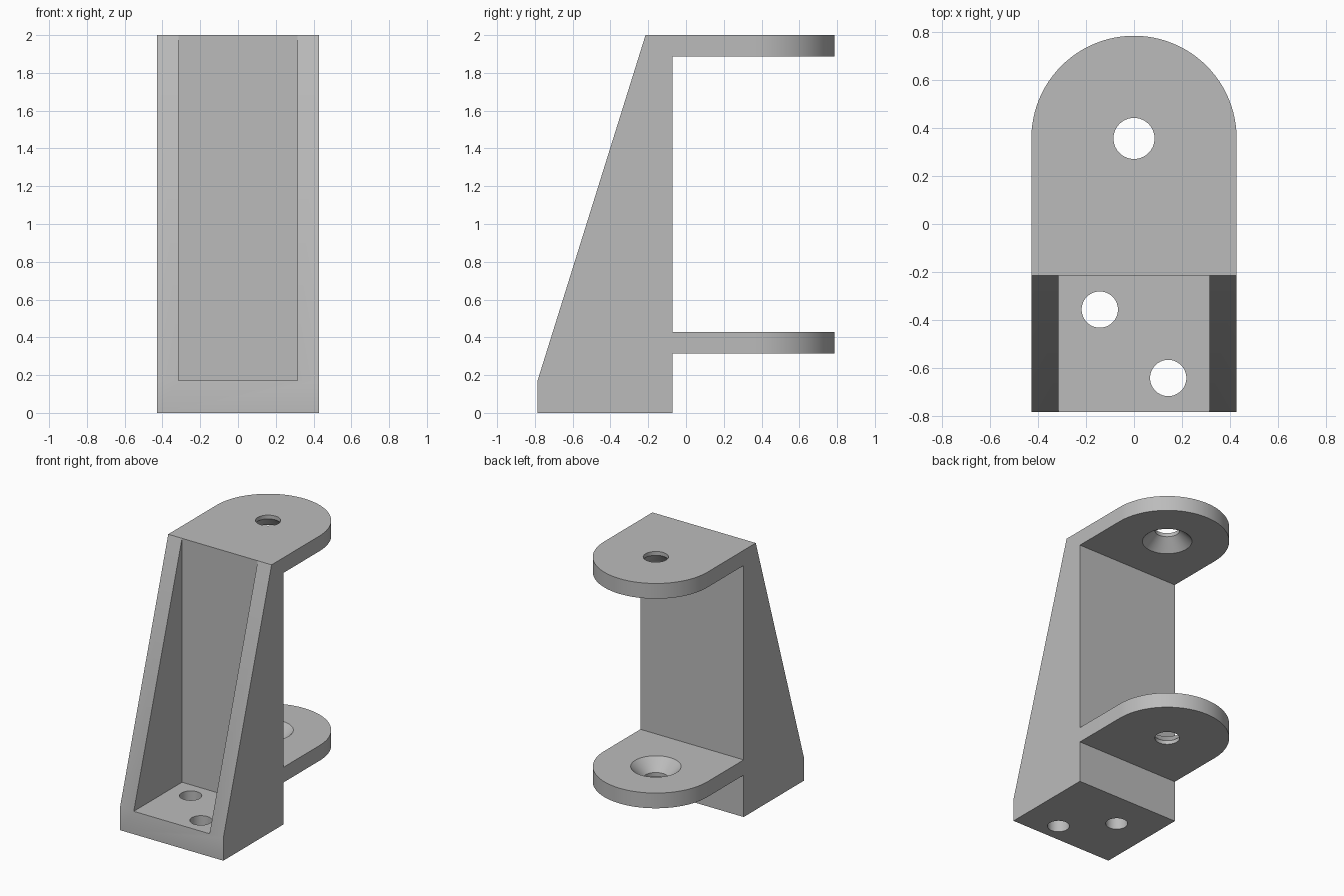
import bpy, bmesh
from math import sin, cos, pi, radians
from mathutils import Vector

if "Cube" in bpy.data.objects:
    bpy.data.objects.remove(bpy.data.objects["Cube"], do_unlink=True)

# Design units: 70 tall, y measured from the front face of the base
UNIT = 2 / 70
HALF_WIDTH, DEPTH = 15, 55
PIN_Y = DEPTH - HALF_WIDTH


def point(x, y, z):
    return Vector((x, y - DEPTH / 2, z)) * UNIT


def finish(name, bm):
    bmesh.ops.recalc_face_normals(bm, faces=bm.faces)
    mesh = bpy.data.meshes.new(name)
    bm.to_mesh(mesh)
    bm.free()
    obj = bpy.data.objects.new(name, mesh)
    bpy.context.collection.objects.link(obj)
    return obj


def prism(name, start, end):
    """Solid between two matching outlines."""
    bm = bmesh.new()
    a = [bm.verts.new(point(*p)) for p in start]
    b = [bm.verts.new(point(*p)) for p in end]
    bm.faces.new(a)
    bm.faces.new(b)
    for i in range(len(a)):
        j = (i + 1) % len(a)
        bm.faces.new((a[i], a[j], b[j], b[i]))
    return finish(name, bm)


def lathe(name, x, y, profile, steps=64):
    """Closed solid of revolution about a vertical axis."""
    bm = bmesh.new()
    rings = [[bm.verts.new(point(x + r * cos(2 * pi * i / steps),
                                 y + r * sin(2 * pi * i / steps), z))
              for i in range(steps)] for r, z in profile]
    bm.faces.new(rings[0])
    bm.faces.new(rings[-1])
    for low, high in zip(rings, rings[1:]):
        for i in range(steps):
            j = (i + 1) % steps
            bm.faces.new((low[i], low[j], high[j], high[i]))
    return finish(name, bm)


def combine(target, tool, operation):
    tool.hide_render = True
    mod = target.modifiers.new(operation.lower(), "BOOLEAN")
    mod.operation, mod.solver, mod.object = operation, "EXACT", tool
    bpy.context.view_layer.objects.active = target
    bpy.ops.object.modifier_apply(modifier=mod.name)
    bpy.data.objects.remove(tool, do_unlink=True)


# Side silhouette: sloped upright with two arms towards the back
side = [(0, 0), (25, 0), (25, 11), (60, 11), (60, 15), (25, 15),
        (25, 66), (60, 66), (60, 70), (20, 70), (0, 6)]
bracket = prism("bracket", [(-20, y, z) for y, z in side],
                [(20, y, z) for y, z in side])

# Plan outline: straight sides and a round back end
plan = [(-HALF_WIDTH, -5), (HALF_WIDTH, -5)]
plan += [(HALF_WIDTH * cos(pi * i / 48), PIN_Y + HALF_WIDTH * sin(pi * i / 48))
         for i in range(49)]
outline = prism("plan_outline", [(x, y, -5) for x, y in plan],
                [(x, y, 75) for x, y in plan])
combine(bracket, outline, "INTERSECT")

# Front pocket between the side webs
pocket = [(-11, -5), (11, -5), (11, 20), (-11, 20)]
combine(bracket, prism("pocket_cutter", [(x, y, 6) for x, y in pocket],
                       [(x, y, 75) for x, y in pocket]), "DIFFERENCE")

# Pin holes through both arms, countersunk on the facing sides
combine(bracket, lathe("pin_cutter", 0, PIN_Y,
                       [(3, 9), (3, 12), (6, 15), (6, 66), (3, 69), (3, 72)]),
        "DIFFERENCE")

# Screw holes in the base
for x, y in ((-5, 15), (5, 5)):
    combine(bracket, lathe("screw_cutter", x, y, [(2.65, -2), (2.65, 9)]),
            "DIFFERENCE")

# Single grey finish
grey = bpy.data.materials.new("grey")
colour = (0.5, 0.5, 0.5, 1)
grey.use_nodes = True
grey.diffuse_color = colour
grey.node_tree.nodes["Principled BSDF"].inputs["Base Color"].default_value = colour
bracket.data.materials.clear()
bracket.data.materials.append(grey)

bpy.ops.object.select_all(action="DESELECT")
bracket.select_set(True)
bpy.context.view_layer.objects.active = bracket
bpy.ops.object.shade_smooth_by_angle(angle=radians(30))
